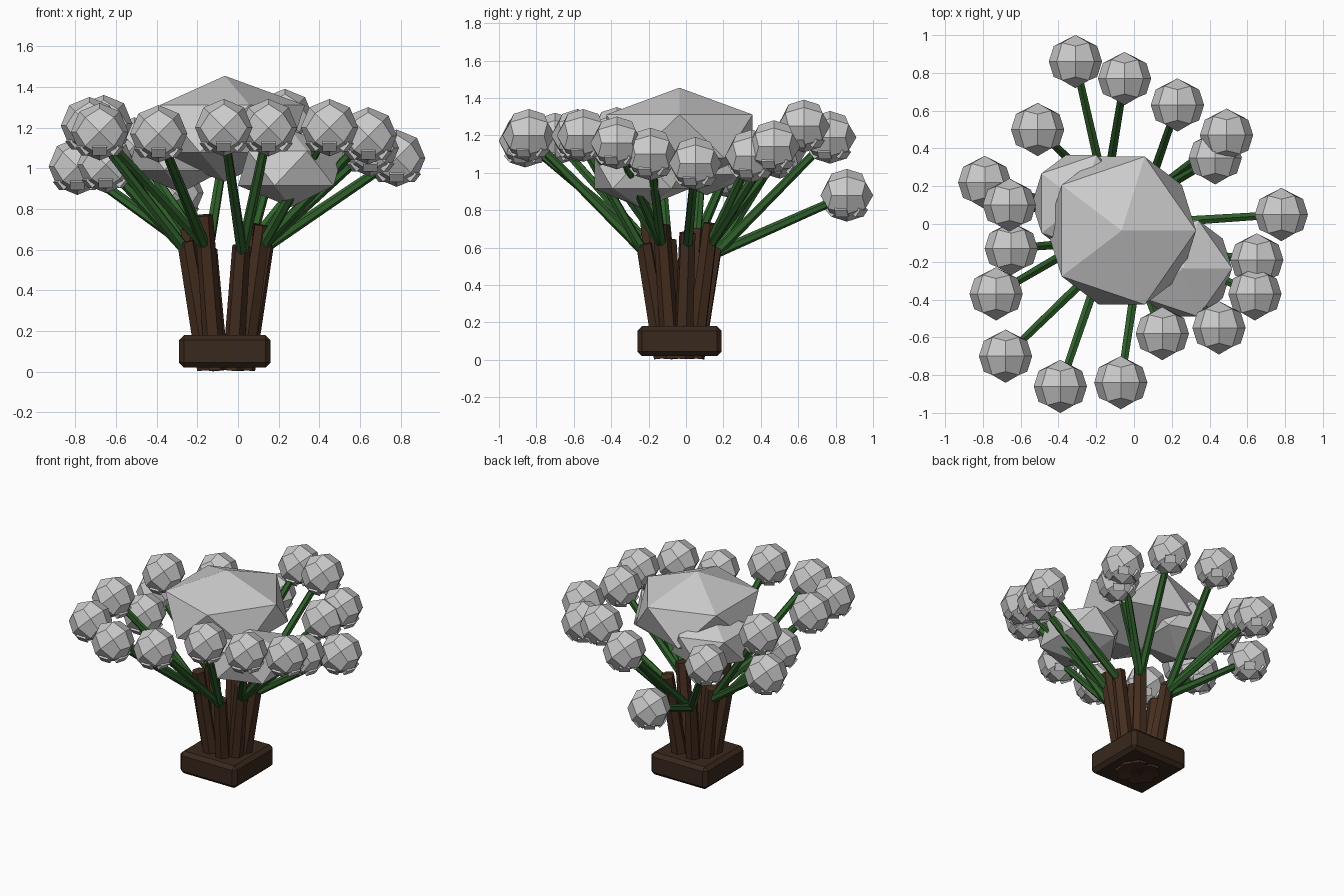
import bpy, bmesh, math
from mathutils import Vector, Matrix

if "Cube" in bpy.data.objects:
    bpy.data.objects.remove(bpy.data.objects["Cube"])

CX, CY = -0.06, -0.035


def material(name, rgb):
    m = bpy.data.materials.new(name)
    m.diffuse_color = (*rgb, 1)
    m.use_nodes = True
    m.node_tree.nodes["Principled BSDF"].inputs["Base Color"].default_value = m.diffuse_color
    return m


BARK = material("bark", (0.06, 0.027, 0.014))
SOIL = material("dark_wood", (0.04, 0.021, 0.012))
GREEN = material("stem_green", (0.03, 0.12, 0.025))


def finish(bm, name, loc=(0, 0, 0), mat=None):
    me = bpy.data.meshes.new(name)
    bm.to_mesh(me)
    bm.free()
    ob = bpy.data.objects.new(name, me)
    ob.location = loc
    if mat:
        me.materials.append(mat)
    bpy.context.collection.objects.link(ob)
    return ob


def rod(name, a, b, r1, r2, sides, mat):
    a, b = Vector(a), Vector(b)
    d = b - a
    bm = bmesh.new()
    bmesh.ops.create_cone(bm, cap_ends=True, segments=sides, radius1=r1, radius2=r2, depth=d.length)
    bm.transform(Matrix.Translation((a + b) / 2) @ d.to_track_quat('Z', 'Y').to_matrix().to_4x4())
    return finish(bm, name, mat=mat)


# Square base slab with chamfered edges
bm = bmesh.new()
bmesh.ops.create_cube(bm, size=1, matrix=Matrix.Diagonal((0.45, 0.45, 0.16, 1)))
bmesh.ops.bevel(bm, geom=bm.edges[:], offset=0.025, segments=1, affect='EDGES')
finish(bm, "base", (CX - 0.005, CY, 0.10), SOIL)

# Ring of leaning trunks: (angle, top height)
tops = []
for deg, h in [(-68, .62), (-28, .72), (12, .68), (55, .73), (115, .60), (155, .70), (197, .64), (238, .77)]:
    a = math.radians(deg)
    u = Vector((math.cos(a), math.sin(a), 0))
    c = Vector((CX, CY, 0))
    low, top = c + u * 0.095 + Vector((0, 0, 0.012)), c + u * 0.205 + Vector((0, 0, h))
    rod("trunk", low, top, 0.053, 0.045, 6, BARK)
    tops.append(low.lerp(top, min(0.95, 0.62 / h)) + u * 0.015)

# Large faceted foliage masses: (centre, radii)
for c, s in [((-0.065, -0.035, 1.195), (.44, .46, .26)),
             ((0.26, -0.235, 1.0), (.29, .3, .19)),
             ((-0.28, 0.11, 1.08), (.29, .3, .2))]:
    bm = bmesh.new()
    bmesh.ops.create_icosphere(bm, subdivisions=1, radius=1, matrix=Matrix.Diagonal((*s, 1)))
    finish(bm, "foliage", c)


# Faceted blossom ball with a ring of small blocks underneath
def blossom(loc):
    bm = bmesh.new()
    bmesh.ops.create_cube(bm, size=2)
    bmesh.ops.subdivide_edges(bm, edges=bm.edges[:], cuts=1, use_grid_fill=True)
    for v in bm.verts:
        v.co = v.co.normalized() * 0.141
    bm.transform(Matrix.Rotation(math.pi / 4, 4, 'Y'))
    for i in range(5):
        m = (Matrix.Rotation(math.radians(72 * i - 90), 4, 'Z') @ Matrix.Translation((0.075, 0, -0.078))
             @ Matrix.Rotation(math.radians(40), 4, 'Y') @ Matrix.Diagonal((0.06, 0.07, 0.05, 1)))
        bmesh.ops.create_cube(bm, size=1, matrix=m)
    finish(bm, "blossom", loc)


# Stems run from the nearest trunk to each blossom
for p in [(-.31, .86, .88), (-.05, .77, 1.19), (.23, .63, 1.25), (.49, .47, 1.14), (.43, .35, 1.09),
          (.78, .05, 1.05), (.65, -.19, 1.10), (.64, -.37, 1.16), (.45, -.55, 1.20), (.15, -.58, 1.20),
          (-.07, -.84, 1.20), (-.39, -.86, 1.17), (-.68, -.70, 1.18), (-.73, -.37, 1.21),
          (-.65, -.13, 1.02), (-.66, .10, 1.22), (-.79, .22, 1.01), (-.51, .50, 1.11)]:
    p = Vector(p)
    start = min(tops, key=lambda t: (t - p).xy.length)
    rod("stem", start, p, 0.028, 0.022, 6, GREEN)
    blossom(p)
